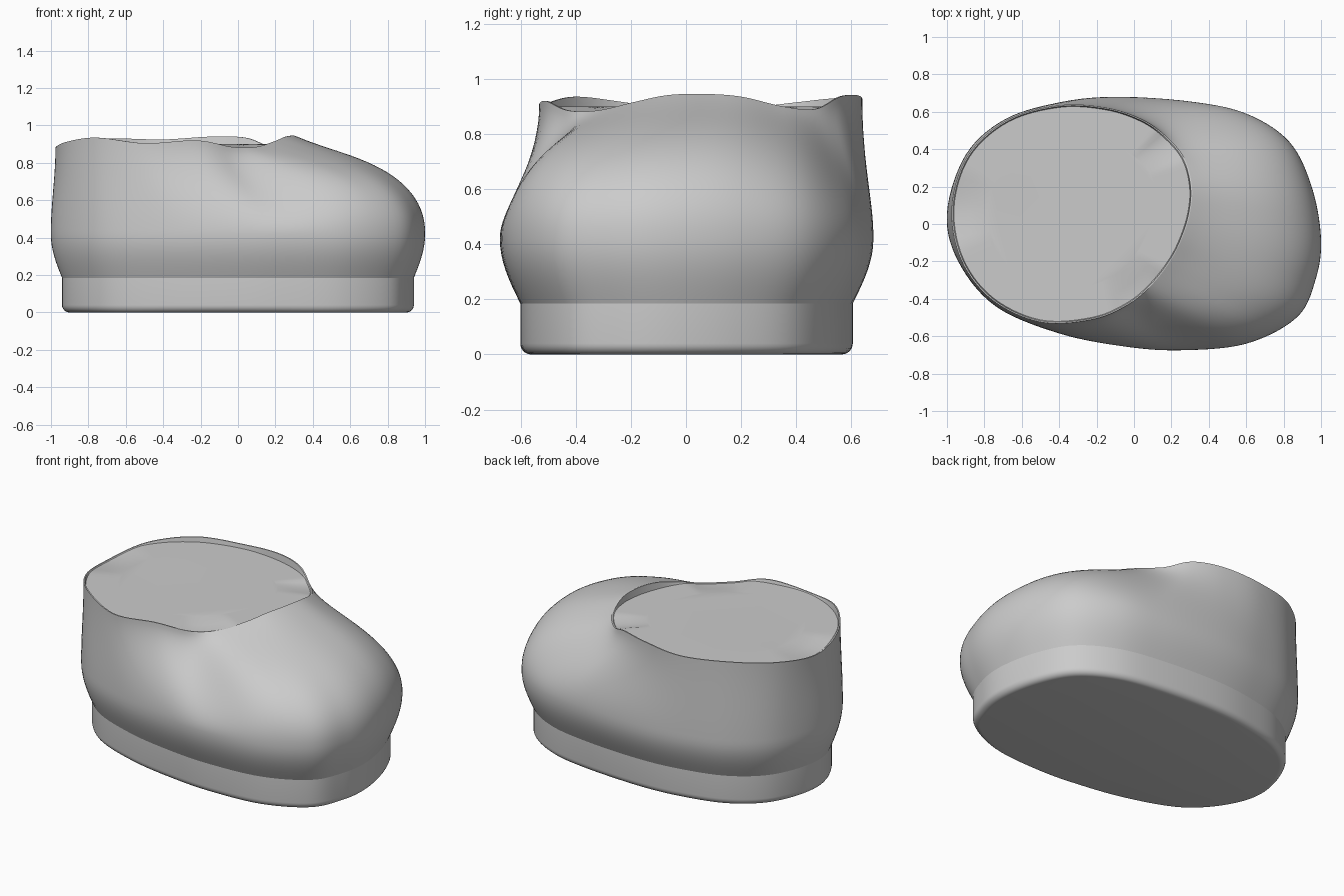
import bpy
import bmesh
from math import sin, cos, pi, radians
from mathutils import Vector

default = bpy.data.objects.get("Cube")
if default:
    bpy.data.objects.remove(default, do_unlink=True)

grey = bpy.data.materials.new("plain grey")
grey.use_nodes = True
colour = (0.6, 0.6, 0.6, 1)
grey.diffuse_color = colour
grey.node_tree.nodes["Principled BSDF"].inputs["Base Color"].default_value = colour

BELLY_Z, SOLE_Z = 0.42, 0.185
STEPS = 7

# Matching outline points: widest outline (x, y) and collar rim (x, y, z)
OUTLINE = [
    (1.0, -.08, .30, .06, .945), (.95, .2, .31, .2, .935),
    (.83, .44, .27, .35, .9), (.6, .59, .17, .47, .89),
    (.3, .655, .04, .56, .935), (-.1, .68, -.15, .622, .94),
    (-.4, .65, -.4, .635, .925), (-.69, .56, -.68, .555, .93),
    (-.9, .37, -.89, .365, .91), (-1, .06, -.975, .09, .88),
    (-.94, -.2, -.925, -.19, .91), (-.74, -.44, -.76, -.405, .935),
    (-.4, -.585, -.5, -.525, .905), (-.05, -.655, -.22, -.51, .92),
    (.25, -.675, -.03, -.43, .885), (.6, -.64, .1, -.32, .885),
    (.87, -.5, .2, -.19, .915), (.97, -.3, .26, -.07, .94),
]


def closed_spline(points):
    """Smooth closed curve through the points."""
    result = []
    n = len(points)
    for i in range(n):
        a, b, c, d = (points[(i + k) % n] for k in (-1, 0, 1, 2))
        for s in range(STEPS):
            t = s / STEPS
            result.append(b + (c - a) * t / 2
                          + (a - b * 2.5 + c * 2 - d / 2) * t ** 2
                          + (b * 3 - a - c * 3 + d) * t ** 3 / 2)
    return result


def loft(name, rings, close_bottom=False, close_top=False, angle=40):
    """Skin a stack of matching rings."""
    bm = bmesh.new()
    loops = [[bm.verts.new(p) for p in ring] for ring in rings]
    for low, high in zip(loops, loops[1:]):
        for i in range(len(low)):
            j = (i + 1) % len(low)
            bm.faces.new((low[i], low[j], high[j], high[i]))
    if close_bottom:
        bm.faces.new(loops[0][::-1])
    if close_top:
        bm.faces.new(loops[-1])
    mesh = bpy.data.meshes.new(name)
    bm.to_mesh(mesh)
    bm.free()
    mesh.materials.append(grey)
    obj = bpy.data.objects.new(name, mesh)
    bpy.context.collection.objects.link(obj)
    bpy.ops.object.select_all(action="DESELECT")
    obj.select_set(True)
    bpy.context.view_layer.objects.active = obj
    bpy.ops.object.shade_smooth_by_angle(angle=radians(angle))


belly = closed_spline([Vector((p[0], p[1], BELLY_Z)) for p in OUTLINE])
rim = closed_spline([Vector(p[2:]) for p in OUTLINE])
foot = [Vector((p.x * .94, p.y * .89, SOLE_Z)) for p in belly]


def foot_ring(inset, z):
    return [Vector((p.x, p.y, 0)) - Vector((p.x, p.y, 0)).normalized() * inset
            + Vector((0, 0, z)) for p in foot]


def smoothstep(t):
    t = min(max(t, 0), 1)
    return t * t * (3 - 2 * t)


def wall_point(b, r, t):
    """Point on the upper: a dome over the toe, an upright neck elsewhere."""
    a = t * pi / 2
    toe_in = 1 - cos(a)
    toe_up = .86 * sin(a) ** .9 + .14 * toe_in ** 4
    neck = smoothstep((.68 - (r - b).xy.length) / .36)
    inward = toe_in + (smoothstep(t) - toe_in) * neck
    rise = toe_up + (t - toe_up) * neck
    p = b.lerp(r, inward)
    p.z = b.z + (r.z - b.z) * rise
    return p


# Sole with a rounded bottom edge
radius = 0.04
sole_rings = [foot_ring(radius * (1 - sin(a)), radius * (1 - cos(a)))
              for a in (k * pi / 12 for k in range(7))]
sole_rings.append(foot_ring(0, SOLE_Z))
loft("sole", sole_rings, close_bottom=True, close_top=True)

# Upper: bulges out from the sole, then closes in to the collar
upper_rings = []
for k in range(8):
    t = k / 8
    ring = [f.lerp(b, sin(t * pi / 2)) for f, b in zip(foot, belly)]
    for p in ring:
        p.z = SOLE_Z + (BELLY_Z - SOLE_Z) * t
    upper_rings.append(ring)
for k in range(25):
    upper_rings.append([wall_point(b, r, k / 24) for b, r in zip(belly, rim)])
loft("upper", upper_rings, angle=60)

# Thin collar lip and the flat fill just below it
centre = Vector((-.33, .06, .9))


def inner_ring(scale, height):
    ring = []
    for r in rim:
        p = centre.lerp(r, scale)
        p.z = height(r.z)
        ring.append(p)
    return ring


loft("collar_fill", [
    rim,
    inner_ring(.988, lambda z: z),
    inner_ring(.98, lambda z: min(z - .004, .9)),
    inner_ring(.85, lambda z: min(z, .9)),
    inner_ring(.7, lambda z: .9),
], close_top=True, angle=30)
